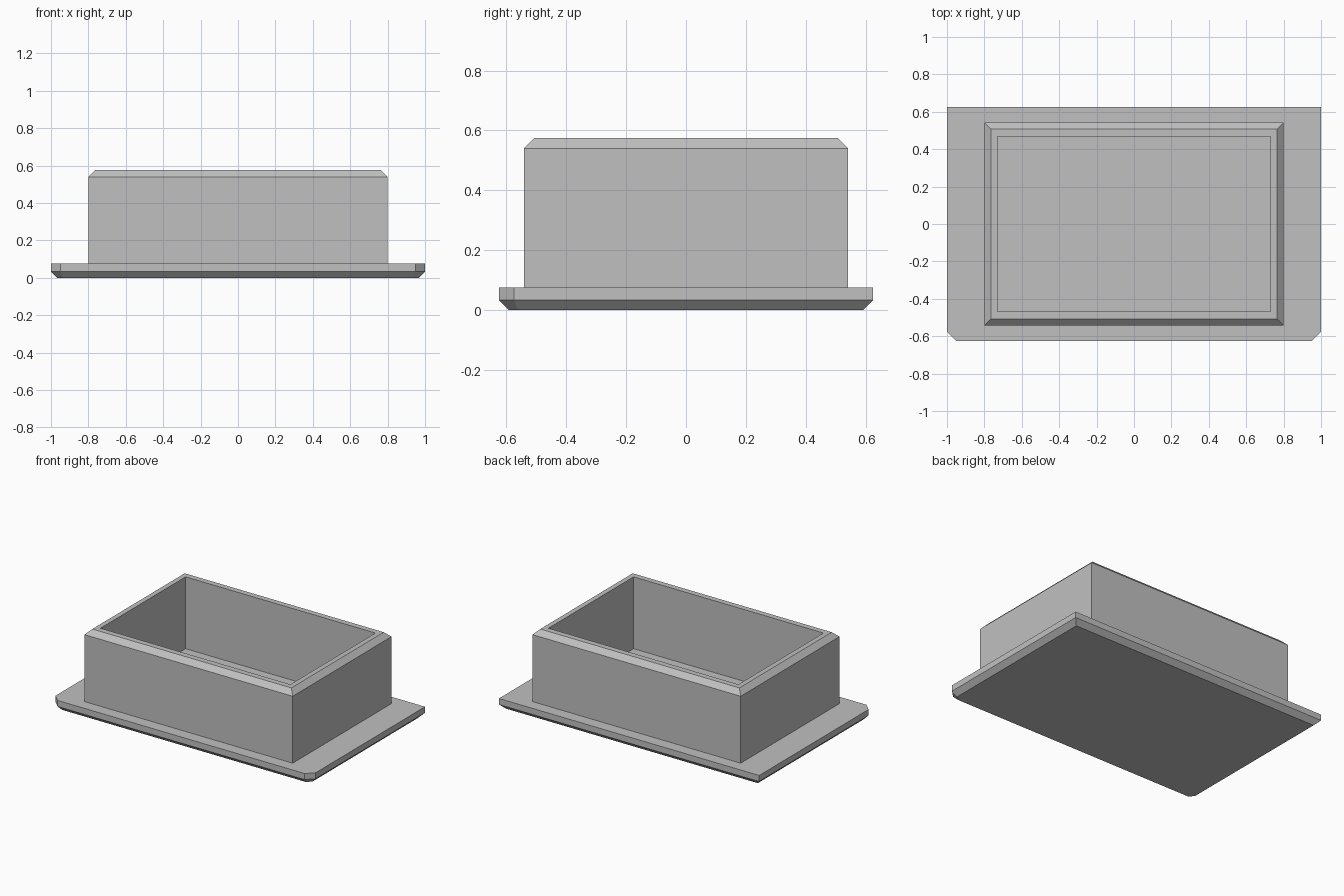
import bpy
import bmesh

cube = bpy.data.objects.get("Cube")
if cube:
    bpy.data.objects.remove(cube, do_unlink=True)

grey = bpy.data.materials.new("light grey")
grey.use_nodes = True
colour = (0.53, 0.53, 0.53, 1)
grey.diffuse_color = colour
grey.node_tree.nodes["Principled BSDF"].inputs["Base Color"].default_value = colour


def outline(hx, hy, z, cut=0):
    """Rectangle ring, with its two front corners cut off if asked."""
    if cut:
        front = [(-hx, -hy + cut), (-hx + cut, -hy), (hx - cut, -hy), (hx, -hy + cut)]
    else:
        front = [(-hx, -hy), (hx, -hy)]
    return [(x, y, z) for x, y in front + [(hx, hy), (-hx, hy)]]


def loft(name, rings):
    """Solid skinned through matching rings, closed at both ends."""
    bm = bmesh.new()
    loops = [[bm.verts.new(p) for p in ring] for ring in rings]
    for a, b in zip(loops, loops[1:]):
        for i in range(len(a)):
            j = (i + 1) % len(a)
            bm.faces.new((a[i], a[j], b[j], b[i]))
    bm.faces.new(loops[0][::-1])
    bm.faces.new(loops[-1])
    mesh = bpy.data.meshes.new(name)
    bm.to_mesh(mesh)
    bm.free()
    mesh.materials.append(grey)
    obj = bpy.data.objects.new(name, mesh)
    bpy.context.collection.objects.link(obj)
    return obj


# Flange plate with bevelled underside and cut front corners
PLATE_TOP = 0.075
BEVEL = 0.033
loft("base_plate", [
    outline(1 - BEVEL, 0.625 - BEVEL, 0, 0.03),
    outline(1, 0.625, BEVEL, 0.05),
    outline(1, 0.625, PLATE_TOP, 0.05),
])

# Open tray: up the outer wall, over the chamfered rim, down to the floor
RIM = 0.575
CHAMFER = 0.035
loft("tray_walls", [
    outline(0.8, 0.542, PLATE_TOP),
    outline(0.8, 0.542, RIM - CHAMFER),
    outline(0.8 - CHAMFER, 0.542 - CHAMFER, RIM),
    outline(0.73, 0.467, RIM),
    outline(0.73, 0.467, PLATE_TOP + 0.001),
])
